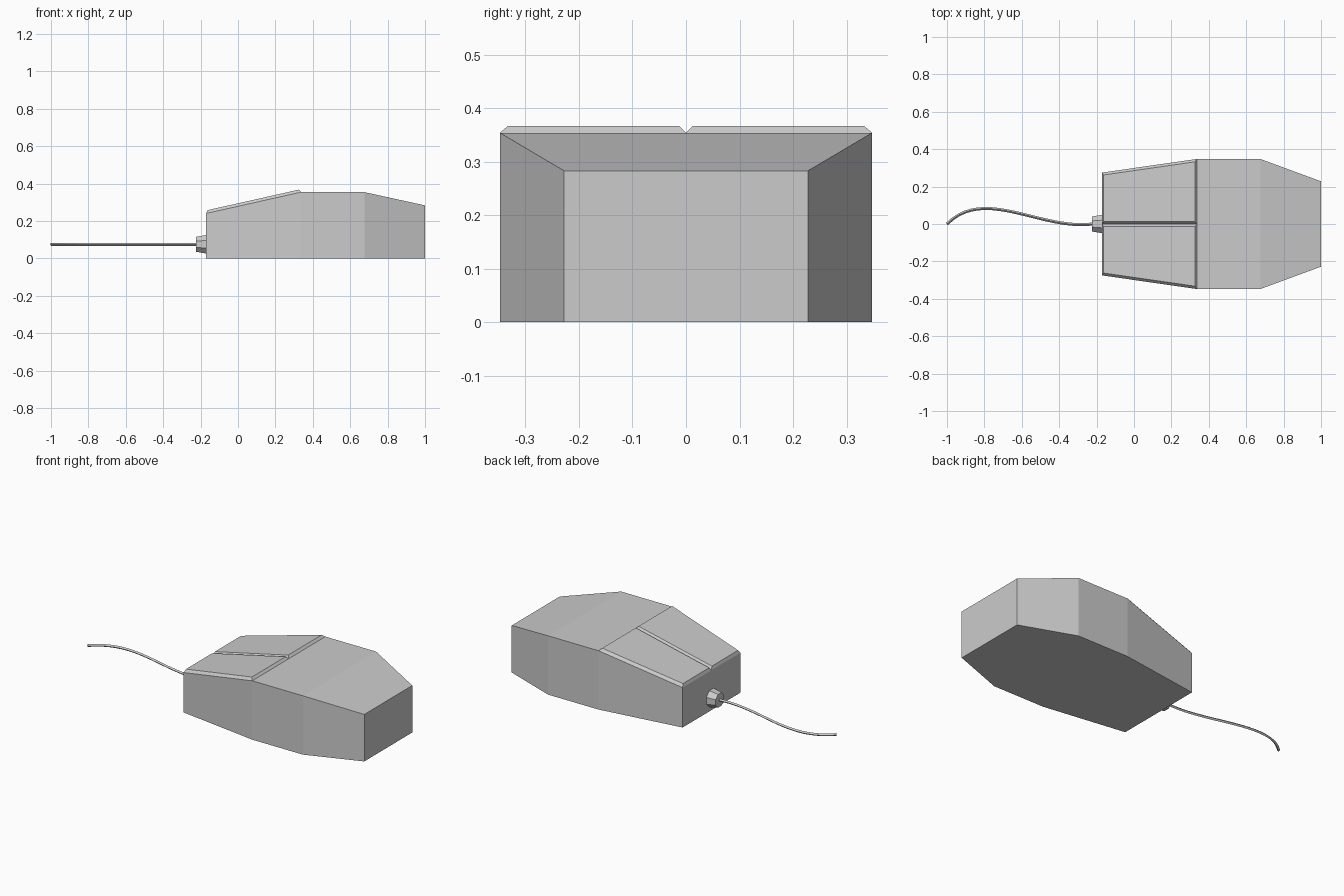
import bpy, bmesh, math
from mathutils import Vector

if "Cube" in bpy.data.objects:
    bpy.data.objects.remove(bpy.data.objects["Cube"])

grey = bpy.data.materials.new("light_grey")
grey.diffuse_color = (0.6, 0.6, 0.6, 1)
grey.use_nodes = True
grey.node_tree.nodes["Principled BSDF"].inputs["Base Color"].default_value = grey.diffuse_color


def finish(name, bm):
    bmesh.ops.recalc_face_normals(bm, faces=bm.faces)
    me = bpy.data.meshes.new(name)
    bm.to_mesh(me)
    bm.free()
    me.materials.append(grey)
    ob = bpy.data.objects.new(name, me)
    bpy.context.collection.objects.link(ob)
    return ob


def loft(name, rings):
    """Skin closed rings of equal length and cap both ends."""
    bm = bmesh.new()
    loops = [[bm.verts.new(p) for p in ring] for ring in rings]
    n = len(loops[0])
    for a, b in zip(loops, loops[1:]):
        for i in range(n):
            j = (i + 1) % n
            bm.faces.new((a[i], a[j], b[j], b[i]))
    bm.faces.new(loops[0])
    bm.faces.new(loops[-1])
    return finish(name, bm)


# Body: cross-sections given as x, half width, height
sections = [(-0.17, 0.275, 0.24), (0.338, 0.348, 0.354),
            (0.675, 0.348, 0.354), (1.0, 0.228, 0.283)]
loft("body", [[(x, -w, 0), (x, w, 0), (x, w, h), (x, -w, h)]
              for x, w, h in sections])

# Buttons: bevelled plates lying on the sloping top, one per side
(x0, w0, h0), (x1, w1, h1) = sections[:2]
slope = (h1 - h0) / (x1 - x0)
for side, name in ((-1, "front_button"), (1, "back_button")):
    base = [(x0, 0, h0), (x1, 0, h1), (x1, side * w1, h1), (x0, side * w0, h0)]
    xa, xb = x0 + 0.007, x1 - 0.013
    top = []
    for x, outer in ((xa, False), (xb, False), (xb, True), (xa, True)):
        edge = w0 + (w1 - w0) * (x - x0) / (x1 - x0) - 0.014
        top.append((x, side * (edge if outer else 0.013),
                    h0 + slope * (x - x0) + 0.016))
    loft(name, [base, top])

# Strain relief: tapered octagonal collar
CABLE_Z = 0.075


def octagon(x, r):
    return [(x, r * math.cos(a), CABLE_Z + r * math.sin(a))
            for a in (math.pi / 8 + i * math.pi / 4 for i in range(8))]


loft("strain_relief", [octagon(-0.225, 0.043), octagon(-0.168, 0.054)])

# Cable: slim square cord swept along one S-shaped curve
p = [Vector(v) for v in ((-1, 0), (-0.8, 0.203), (-0.5, -0.035), (-0.222, 0))]
r, steps, rings = 0.008, 20, []
for k in range(steps + 1):
    t = k / steps
    u = 1 - t
    c = p[0] * u**3 + p[1] * 3 * t * u * u + p[2] * 3 * t * t * u + p[3] * t**3
    d = (p[1] - p[0]) * u * u + (p[2] - p[1]) * 2 * t * u + (p[3] - p[2]) * t * t
    n = Vector((-d.y, d.x)).normalized() * r
    rings.append([(c.x + n.x, c.y + n.y, CABLE_Z), (c.x, c.y, CABLE_Z + r),
                  (c.x - n.x, c.y - n.y, CABLE_Z), (c.x, c.y, CABLE_Z - r)])
loft("cable", rings)
